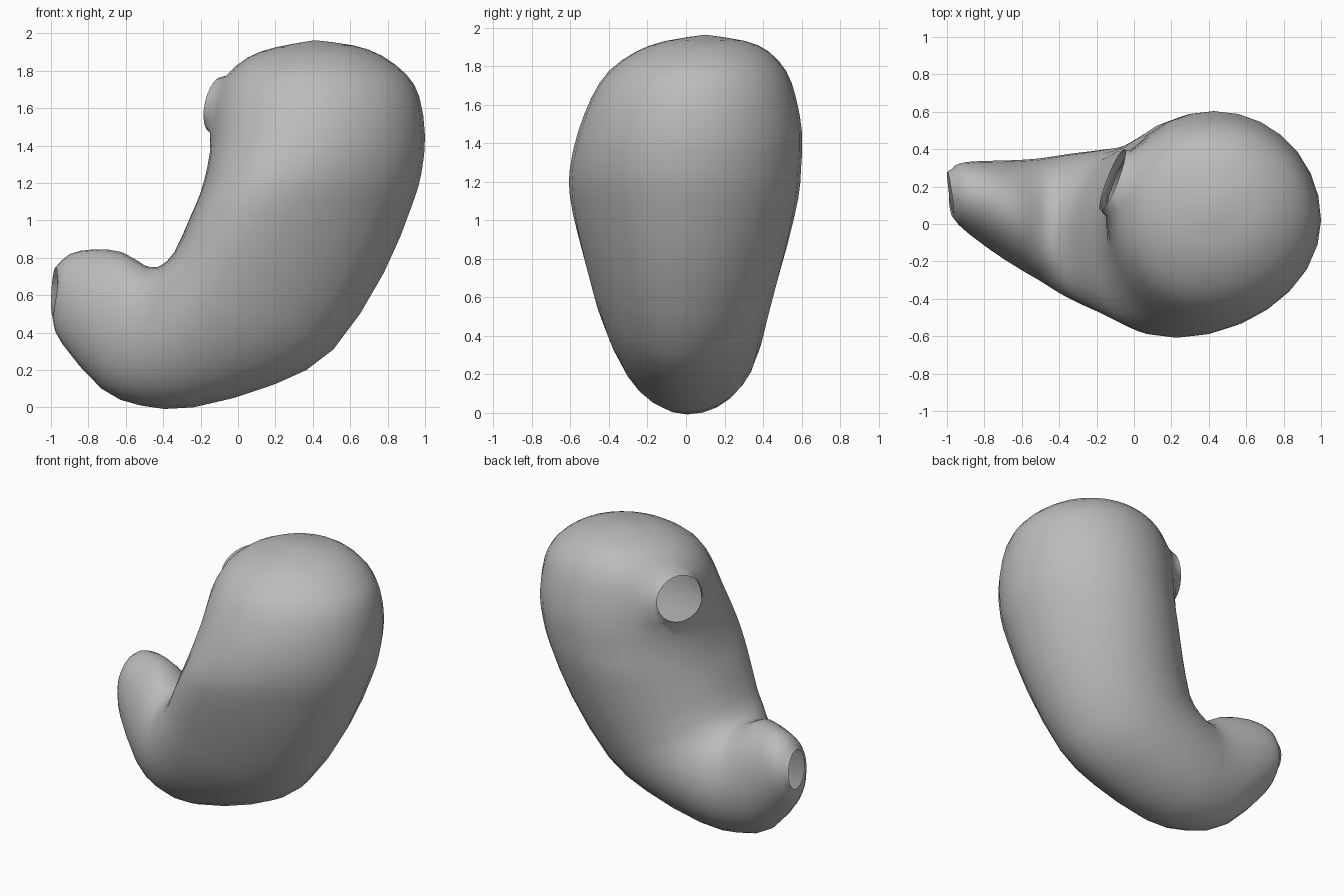
import bpy, bmesh, math
from mathutils import Vector

cube = bpy.data.objects.get("Cube")
if cube:
    bpy.data.objects.remove(cube, do_unlink=True)

SEGMENTS = 28

# Cross-sections along the sac: outer x, outer z, inner x, inner z,
# centre y, half depth, lean of the front side towards the inner edge
SECTIONS = [
    (.41, 1.963, .41, 1.963, .10, 0, 0),
    (.62, 1.935, .20, 1.925, .10, .21, 0),
    (.77, 1.88, .05, 1.87, .085, .345, 0),
    (.90, 1.78, -.06, 1.77, .06, .46, .02),
    (.97, 1.66, -.12, 1.62, .04, .53, .04),
    (1.0, 1.45, -.138, 1.45, .02, .583, .08),
    (.98, 1.25, -.165, 1.28, -.003, .60, .14),
    (.93, 1.08, -.20, 1.15, -.01, .593, .18),
    (.78, .72, -.25, 1.03, -.018, .545, .20),
    (.51, .31, -.34, .83, -.025, .465, .20),
    (.20, .125, -.41, .76, -.02, .425, .15),
    (-.24, 0, -.45, .75, -.005, .38, .08),
    (-.52, .01, -.50, .76, .025, .325, .03),
    (-.73, .10, -.62, .83, .07, .27, 0),
    (-.94, .34, -.77, .845, .135, .20, 0),
    (-.985, .44, -.90, .82, .165, .155, 0),
    (-.99, .49, -.975, .75, .17, .11, 0),
]


def refine(rows):
    """Add a smooth in-between row after every row."""
    out = []
    for i in range(len(rows) - 1):
        a, b = rows[max(i - 1, 0)], rows[i]
        c, d = rows[i + 1], rows[min(i + 2, len(rows) - 1)]
        out.append(b)
        out.append([(9 * (q + r) - p - s) / 16 for p, q, r, s in zip(a, b, c, d)])
    return out + [rows[-1]]


def ring(bm, centre, u, v, lean=0):
    verts = []
    for i in range(SEGMENTS):
        t = math.tau * i / SEGMENTS
        front = min(math.sin(t), 0)
        offset = u * math.cos(t) + v * math.sin(t)
        offset -= u.normalized() * lean * front ** 2
        verts.append(bm.verts.new(centre + offset))
    return verts


bm = bmesh.new()

# Curved sac, lofted from the domed top to the open narrow end
rings = []
for ox, oz, ix, iz, y, depth, lean in refine(SECTIONS):
    outer, inner = Vector((ox, y, oz)), Vector((ix, y, iz))
    rings.append(ring(bm, (outer + inner) / 2, (outer - inner) / 2,
                      Vector((0, depth, 0)), lean))
for v in rings[-1]:
    v.co.x -= .14 * (v.co.y - .17)
for a, b in zip(rings, rings[1:]):
    for i in range(SEGMENTS):
        j = (i + 1) % SEGMENTS
        bm.faces.new((a[i], a[j], b[j], b[i]))
bmesh.ops.remove_doubles(bm, verts=bm.verts, dist=.0005)

# Round inlet opening on the inner side
centre = Vector((-.115, .235, 1.62))
axis = Vector((-.92, .36, .2)).normalized()
side = axis.cross(Vector((0, 0, 1))).normalized()
up = side.cross(axis)


def near_inlet(face):
    d = face.calc_center_median() - centre
    along = d.dot(axis)
    return abs(along) < .3 and (d - axis * along).length < .19


end_edges = {e for e in bm.edges if e.is_boundary}
bmesh.ops.delete(bm, geom=[f for f in bm.faces if near_inlet(f)], context='FACES')
hole = [e for e in bm.edges if e.is_boundary and e not in end_edges]
lip = ring(bm, centre, side * .175, up * .15)
lip_edges = [bm.edges.new((lip[i], lip[(i + 1) % SEGMENTS])) for i in range(SEGMENTS)]
bmesh.ops.bridge_loops(bm, edges=hole + lip_edges)

# Soften the join around the inlet
join = {v for e in hole for v in e.verts}
for _ in range(3):
    bmesh.ops.smooth_vert(bm, verts=list(join), factor=.4,
                          use_axis_x=True, use_axis_y=True, use_axis_z=True)
bmesh.ops.recalc_face_normals(bm, faces=bm.faces)

mesh = bpy.data.meshes.new("curved_sac")
bm.to_mesh(mesh)
bm.free()
sac = bpy.data.objects.new("curved_sac", mesh)
bpy.context.collection.objects.link(sac)

# Plain grey
grey = bpy.data.materials.new("plain_grey")
grey.use_nodes = True
colour = (.5, .5, .5, 1)
grey.diffuse_color = colour
grey.node_tree.nodes["Principled BSDF"].inputs["Base Color"].default_value = colour
mesh.materials.append(grey)
for p in mesh.polygons:
    p.use_smooth = True
